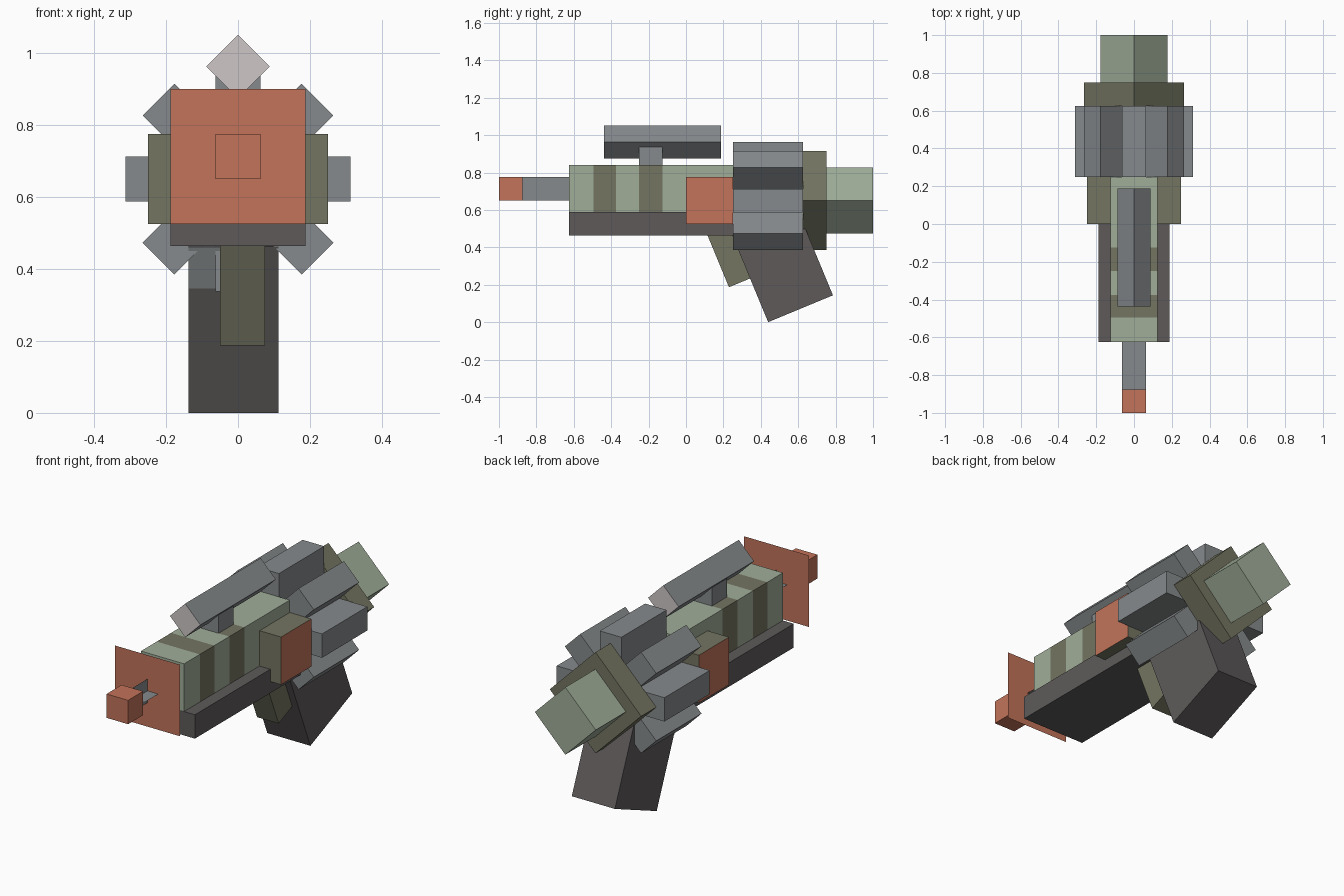
import bpy
import math
from mathutils import Matrix, Vector

if "Cube" in bpy.data.objects:
    bpy.data.objects.remove(bpy.data.objects["Cube"])


def mat(name, hex_code):
    m = bpy.data.materials.new(name)
    srgb = [int(hex_code[i:i + 2], 16) / 255 for i in (0, 2, 4)]
    m.diffuse_color = [((c + 0.055) / 1.055) ** 2.4 if c > 0.04 else c / 12.92 for c in srgb] + [1]
    m.use_nodes = True
    m.node_tree.nodes["Principled BSDF"].inputs["Base Color"].default_value = m.diffuse_color
    return m


GREEN = mat("sage green", "A0AE99")
OLIVE = mat("olive", "747561")
ORANGE = mat("burnt orange", "C2735A")
GREY = mat("steel grey", "868A8C")
DARK = mat("dark grey", "5E5A5A")
PALE = mat("pale pink grey", "CFC6C6")


def mesh_object(name, verts, faces, mats):
    me = bpy.data.meshes.new(name)
    me.from_pydata(verts, [], faces)
    me.update()
    for m in mats:
        me.materials.append(m)
    ob = bpy.data.objects.new(name, me)
    bpy.context.collection.objects.link(ob)
    return ob


def box(name, centre, size, *mats, axis="Y", angle=0.0, accent=None):
    """Box turned about its centre; faces along local axis `accent` use the second colour."""
    rot = Matrix.Rotation(math.radians(angle), 3, axis)
    verts = [Vector(centre) + rot @ Vector((x * size[0] / 2, y * size[1] / 2, z * size[2] / 2))
             for x in (-1, 1) for y in (-1, 1) for z in (-1, 1)]
    faces = [(0, 1, 3, 2), (4, 6, 7, 5), (0, 4, 5, 1), (2, 3, 7, 6), (0, 2, 6, 4), (1, 5, 7, 3)]
    ob = mesh_object(name, verts, faces, mats)
    if accent is not None:
        for i in (2 * accent, 2 * accent + 1):
            ob.data.polygons[i].material_index = 1
    return ob


# Striped upper body: rings along y, every second band olive
cuts = [-0.625, -0.495, -0.375, -0.25, -0.125, 0.25]
verts = [(x, y, z) for y in cuts
         for x, z in ((-0.125, 0.59), (0.125, 0.59), (0.125, 0.84), (-0.125, 0.84))]
faces = [(4 * i + k, 4 * i + (k + 1) % 4, 4 * i + 4 + (k + 1) % 4, 4 * i + 4 + k)
         for i in range(len(cuts) - 1) for k in range(4)]
n = len(verts)
body = mesh_object("upper_body", verts, faces + [(3, 2, 1, 0), (n - 4, n - 3, n - 2, n - 1)],
                   (GREEN, OLIVE))
for i, poly in enumerate(body.data.polygons):
    poly.material_index = 1 if i < 20 and (i // 4) % 2 else 0

# Lower frame and side pods
box("lower_frame", (0, -0.1875, 0.527), (0.375, 0.875, 0.125), DARK)
box("side_pods", (0, 0.125, 0.65), (0.5, 0.25, 0.25), OLIVE, ORANGE, accent=0)

# Barrel of two crossed sheets, with tip and flat muzzle plate
r, zb = 0.0625, 0.7125
mesh_object("barrel_sheets",
            [(0, -0.875, zb - r), (0, -0.625, zb - r), (0, -0.625, zb + r), (0, -0.875, zb + r),
             (-r, -0.875, zb), (r, -0.875, zb), (r, -0.625, zb), (-r, -0.625, zb)],
            [(0, 1, 2, 3), (4, 5, 6, 7)], [GREY])
box("barrel_tip", (0, -0.9375, zb), (0.125, 0.125, 0.125), ORANGE)
p = 0.1875
mesh_object("muzzle_plate", [(-p, -0.75, zb - p), (p, -0.75, zb - p),
                             (p, -0.75, zb + p), (-p, -0.75, zb + p)], [(0, 1, 2, 3)], [ORANGE])

# Sight turned on its edge, on a small mount
box("sight", (0, -0.125, 0.9625), (0.125, 0.625, 0.125), GREY, PALE, angle=45, accent=1)
box("sight_mount", (0, -0.1875, 0.8875), (0.125, 0.125, 0.1), GREY)

# Rotary drum: four bars crossing at the centre
for i in range(4):
    box(f"drum_bar_{i + 1}", (0, 0.4375, 0.65), (0.625, 0.375, 0.125), GREY, angle=45 * i)

# Rear blocks
box("rear_plate", (0, 0.6875, 0.65), (0.375, 0.125, 0.375), OLIVE, angle=45)
box("rear_block", (0, 0.875, 0.65), (0.25, 0.25, 0.25), GREEN, angle=45)

# Slanted handle with a grey patch high on its front, and slanted trigger
TILT = 22.5
up = Vector((0, -math.sin(math.radians(TILT)), math.cos(math.radians(TILT))))
back = Vector((0, up.z, -up.y))
foot = Vector((-0.0125, 0.6125, 0.072))
box("handle", foot + up * 0.25, (0.25, 0.375, 0.5), DARK, axis="X", angle=TILT)
patch = foot + up * 0.4375 - back * 0.1885 + Vector((-0.0625, 0, 0))
box("handle_patch", patch, (0.125, 0.004, 0.125), GREY, axis="X", angle=TILT)
box("trigger", Vector((0.0125, 0.2875, 0.211)) + up * 0.165, (0.125, 0.125, 0.33), OLIVE,
    axis="X", angle=TILT)
